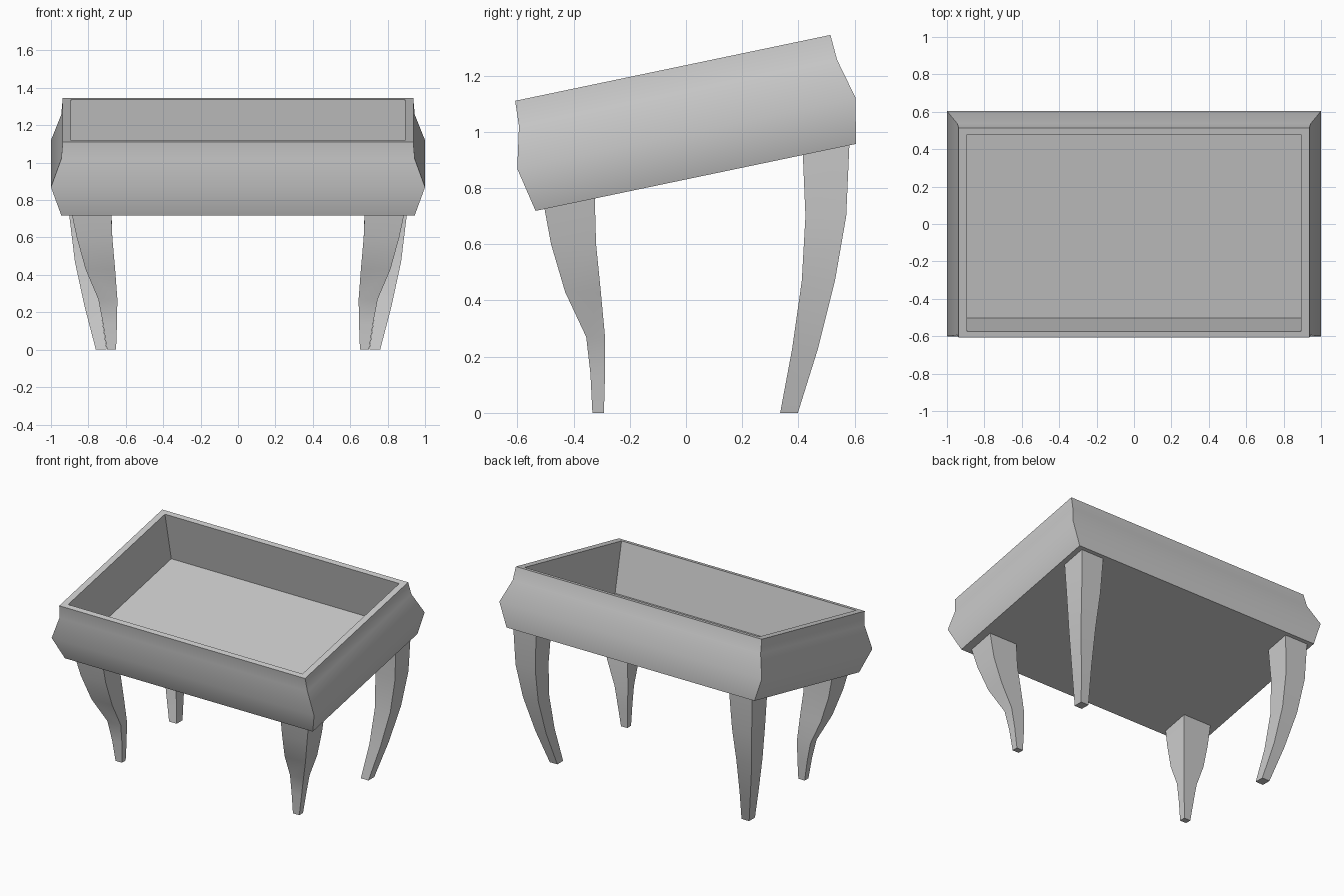
import bpy, bmesh
from math import radians
from mathutils import Matrix, Vector

if "Cube" in bpy.data.objects:
    bpy.data.objects.remove(bpy.data.objects["Cube"])

TILT = radians(11.8)


def loft(name, rings, smooth):
    """Bridge a list of four-corner rings and cap both ends."""
    bm = bmesh.new()
    loops = [[bm.verts.new(p) for p in ring] for ring in rings]
    for a, b in zip(loops, loops[1:]):
        for i in range(4):
            j = (i + 1) % 4
            bm.faces.new((a[i], a[j], b[j], b[i]))
    bm.faces.new(loops[0])
    bm.faces.new(loops[-1])
    bmesh.ops.recalc_face_normals(bm, faces=bm.faces)
    mesh = bpy.data.meshes.new(name)
    bm.to_mesh(mesh)
    bm.free()
    obj = bpy.data.objects.new(name, mesh)
    bpy.context.collection.objects.link(obj)
    bpy.ops.object.select_all(action='DESELECT')
    obj.select_set(True)
    bpy.context.view_layer.objects.active = obj
    bpy.ops.object.shade_smooth_by_angle(angle=radians(smooth))
    return obj


def rect(x0, x1, y0, y1):
    return [(x0, y0), (x1, y0), (x1, y1), (x0, y1)]


# Tray: moulded outside, flat rim, straight inner walls and floor, tilted to the front
profile = [(0.945, 0.582, 0.813), (1.0, 0.615, 0.973), (0.945, 0.578, 1.12),
           (0.937, 0.573, 1.211), (0.893, 0.538, 1.211), (0.893, 0.538, 0.87)]
tilt = Matrix.Rotation(TILT, 4, 'X')
loft("tray", [[tilt @ Vector((x, y + 0.205, h)) for x, y in rect(-hx, hx, -hy, hy)]
              for hx, hy, h in profile], 50)


# Legs: square sections (z, x inner, x outer, y front, y back); top follows the tray
def leg_pair(name, sections):
    rings = [[(x, y, z if z is not None else 0.85 + 0.206 * y)
              for x, y in rect(*s)] for z, *s in sections]
    obj = loft(name, rings, 40)
    obj.modifiers.new("Mirror", 'MIRROR').use_mirror_merge = False


leg_pair("front_legs", [
    (0.0, 0.652, 0.700, -0.333, -0.292),
    (0.14, 0.647, 0.722, -0.340, -0.288),
    (0.27, 0.645, 0.747, -0.355, -0.288),
    (0.43, 0.657, 0.815, -0.430, -0.303),
    (0.60, 0.672, 0.862, -0.480, -0.320),
    (None, 0.678, 0.893, -0.507, -0.325)])

leg_pair("back_legs", [
    (0.0, 0.702, 0.760, 0.335, 0.398),
    (0.23, 0.737, 0.820, 0.378, 0.470),
    (0.47, 0.755, 0.872, 0.412, 0.530),
    (0.70, 0.750, 0.900, 0.425, 0.570),
    (None, 0.735, 0.910, 0.415, 0.582)])
